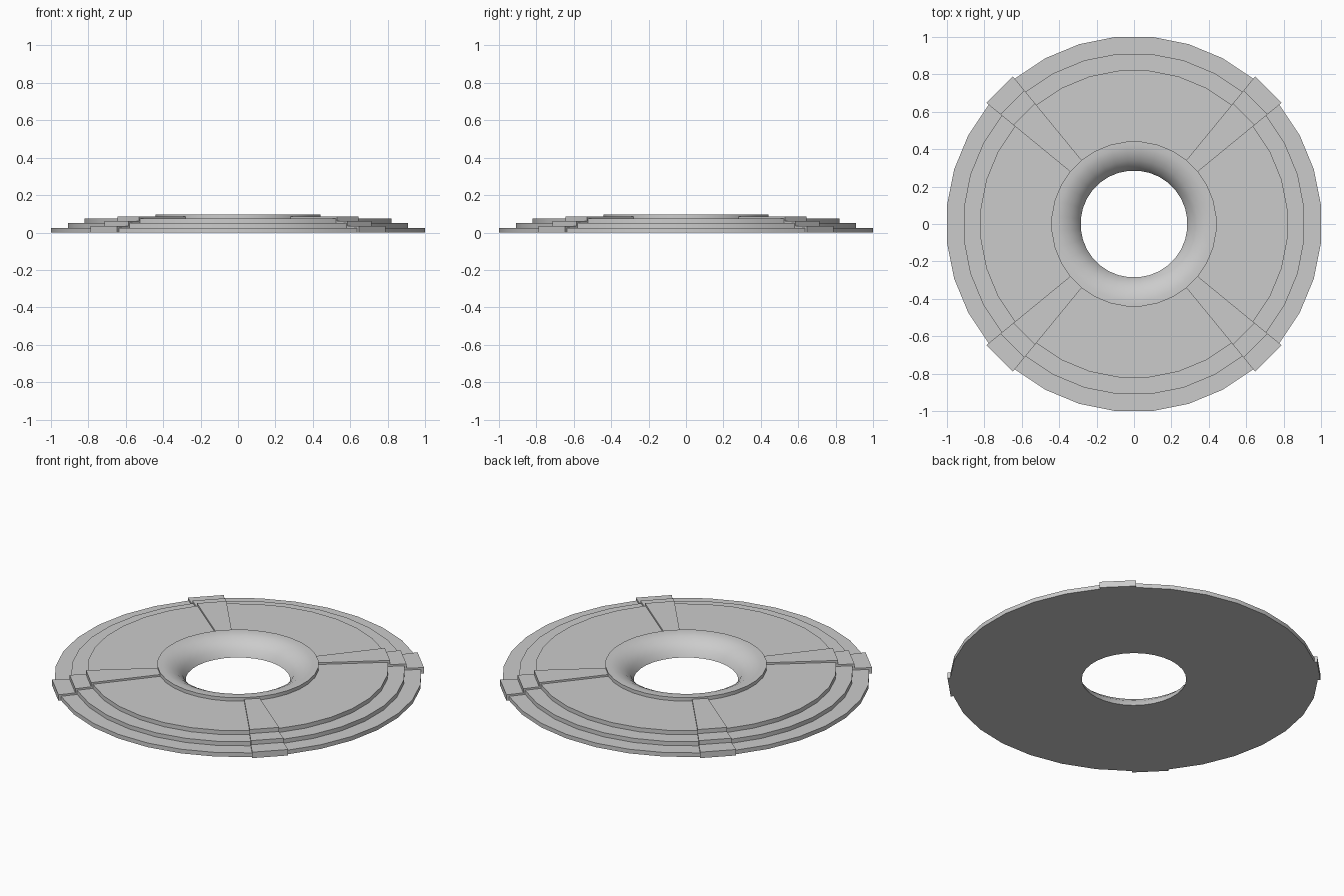
import bpy, bmesh, math

if "Cube" in bpy.data.objects:
    bpy.data.objects.remove(bpy.data.objects["Cube"])

SIDES = 32
STEP = 2 * math.pi / SIDES


def at(p, k):
    a = (k + 0.5) * STEP
    return (p[0] * math.cos(a), p[0] * math.sin(a), p[1])


def finish(name, bm):
    bmesh.ops.remove_doubles(bm, verts=bm.verts, dist=1e-5)
    bmesh.ops.recalc_face_normals(bm, faces=bm.faces)
    mesh = bpy.data.meshes.new(name)
    bm.to_mesh(mesh)
    bm.free()
    ob = bpy.data.objects.new(name, mesh)
    bpy.context.collection.objects.link(ob)
    bpy.ops.object.select_all(action='DESELECT')
    bpy.context.view_layer.objects.active = ob
    ob.select_set(True)
    bpy.ops.object.shade_smooth_by_angle(angle=math.radians(30))
    return ob


def quad(bm, *pts):
    bm.faces.new([bm.verts.new(p) for p in pts])


def sweep(bm, prof, k):
    # one lathe segment of a profile
    for a, b in zip(prof, prof[1:]):
        quad(bm, at(a, k), at(b, k), at(b, k + 1), at(a, k + 1))


# (radius, height) profiles from the hub outwards
steps = [(.442, .075), (.824, .075), (.824, .05), (.914, .05),
         (.914, .025), (1.005, .025), (1.005, 0)]
raised = [(.442, .086), (.834, .086), (.834, .061), (.924, .061),
          (.924, .036), (1.02, .036), (1.02, 0)]
lip = [(.442, .075), (.442, .096), (.41, .096), (.375, .088),
       (.34, .07), (.305, .04), (.286, 0)]

# stepped disc and flat underside, open where the raised wedges sit
disc = bmesh.new()
wedges = bmesh.new()
for k in range(SIDES):
    if k % 8 == 3:
        sweep(wedges, raised + [(.286, 0)], k)
        # wedge side walls
        for e in (k, k + 1):
            for i in range(len(steps) - 1):
                quad(wedges, at(steps[i], e), at(steps[i + 1], e),
                     at(raised[i + 1], e), at(raised[i], e))
    else:
        sweep(disc, steps + [(.286, 0)], k)
finish("stepped_disc", disc)
finish("raised_wedges", wedges)

# rounded lip around the centre hole
ring = bmesh.new()
for k in range(SIDES):
    sweep(ring, lip, k)
finish("hole_lip", ring)
